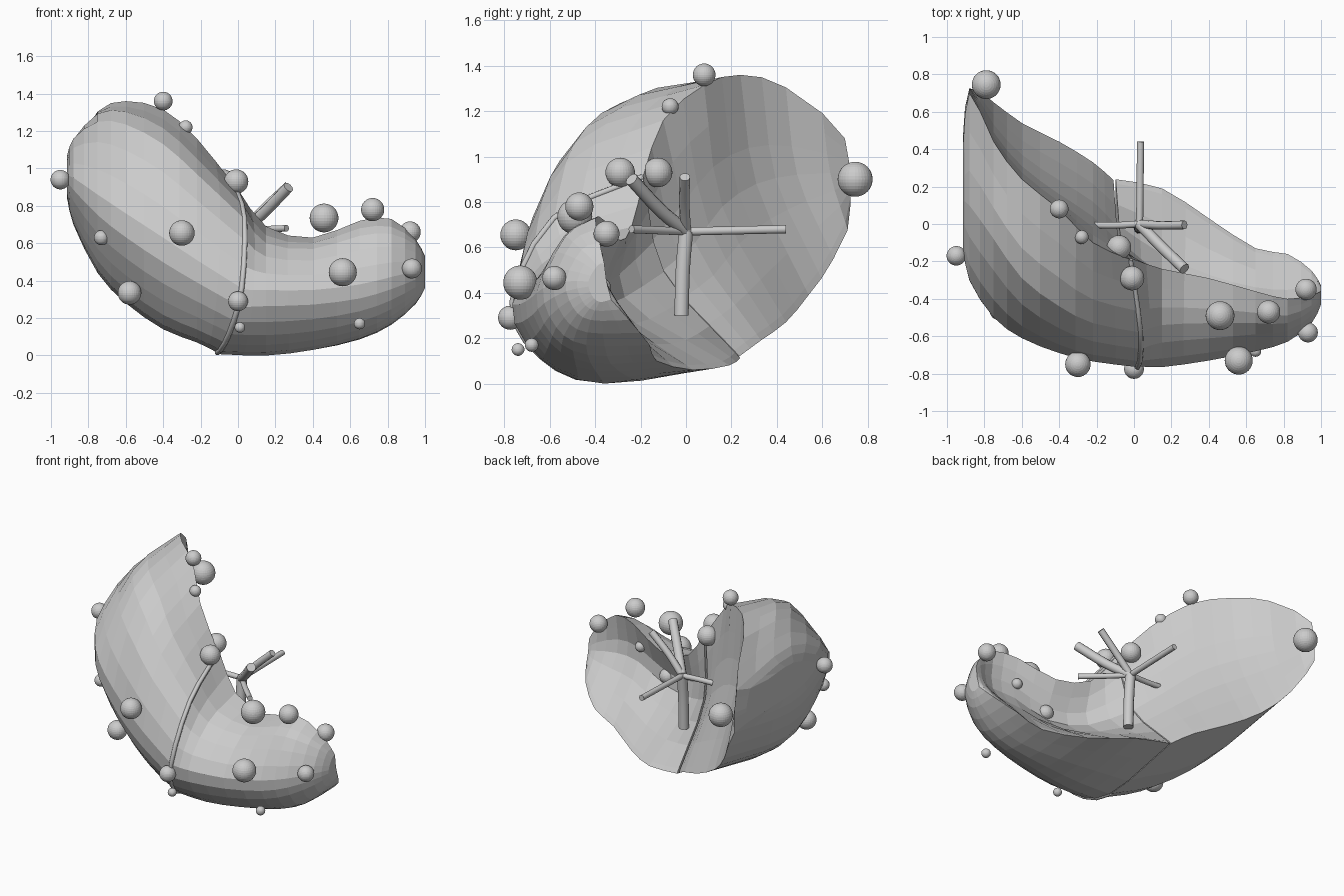
import bpy, bmesh
from mathutils import Vector

if "Cube" in bpy.data.objects:
    bpy.data.objects.remove(bpy.data.objects["Cube"])


def spline(pts, steps):
    """Catmull-Rom curve through pts."""
    pts = [Vector(p) for p in pts]
    ext = [2 * pts[0] - pts[1]] + pts + [2 * pts[-1] - pts[-2]]
    out = []
    for i in range(1, len(ext) - 2):
        a, b, c, d = ext[i - 1:i + 3]
        for s in range(steps):
            t = s / steps
            out.append(0.5 * (2 * b + (c - a) * t + (2 * a - 5 * b + 4 * c - d) * t * t
                              + (3 * b - a - 3 * c + d) * t ** 3))
    return out + [pts[-1]]


def section(ctrl):
    """Closed section: rounded outside from upper to lower rim, blunt lip, hollow back."""
    u, t, f, b, l, m = [Vector(p) for p in ctrl]
    mid = (f + b) / 2
    g = mid + (Vector((mid.x, f.y, b.z)) - mid) * .38   # rounds the lower front
    lip = l + (m - l).normalized() * min(.035, (m - l).length * .4)
    return spline([u, t, f, g, b, l], 3) + spline([lip, m, u], 3)[:-1]


def at(x, *yz):
    return [(x, y, z) for y, z in yz]


def loft(name, stations):
    rails = [spline([s[k] for s in stations], 2) for k in range(6)]
    bm = bmesh.new()
    rings = [[bm.verts.new(p) for p in section(c)] for c in zip(*rails)]
    n = len(rings[0])
    for r0, r1 in zip(rings, rings[1:]):
        for i in range(n):
            j = (i + 1) % n
            bm.faces.new((r0[i], r0[j], r1[j], r1[i]))
    bm.faces.new(rings[0])
    bm.faces.new(rings[-1][::-1])
    bmesh.ops.triangulate(bm, faces=[f for f in bm.faces if len(f.verts) > 4])
    bmesh.ops.recalc_face_normals(bm, faces=bm.faces)
    me = bpy.data.meshes.new(name)
    bm.to_mesh(me)
    bm.free()
    ob = bpy.data.objects.new(name, me)
    bpy.context.collection.objects.link(ob)
    return ob


def tube(name, pts, radius):
    cu = bpy.data.curves.new(name, 'CURVE')
    cu.dimensions = '3D'
    cu.bevel_depth = radius
    cu.bevel_resolution = 3
    cu.use_fill_caps = True
    sp = cu.splines.new('POLY')
    sp.points.add(len(pts) - 1)
    for p, co in zip(sp.points, pts):
        p.co = (*co, 1)
    ob = bpy.data.objects.new(name, cu)
    bpy.context.collection.objects.link(ob)
    return ob


# Shared seam between the lobes: upper rim, top, front, bottom, lower rim, back
seam = [(-.02, -.19, .91), (.035, -.58, .73), (.02, -.765, .36),
        (-.11, -.36, .015), (-.11, .235, .12), (-.08, -.1, .5)]

# Large lobe, from the outer side to the seam
loft("large_lobe", [
    at(-.915, (.4, 1.05), (.12, 1.06), (-.12, .96), (.14, .85), (.44, .84), (.46, .93)),
    at(-.88, (.70, 1.08), (.1, 1.16), (-.30, .95), (.12, .70), (.725, .79), (.725, .93)),
    at(-.75, (.44, 1.305), (-.08, 1.25), (-.50, .86), (-.04, .44), (.65, .55), (.49, .92)),
    at(-.6, (.24, 1.36), (-.29, 1.235), (-.61, .76), (-.16, .28), (.54, .39), (.31, .88)),
    at(-.4, (.08, 1.315), (-.44, 1.13), (-.69, .63), (-.28, .14), (.44, .27), (.16, .78)),
    at(-.22, (-.10, 1.16), (-.53, .97), (-.735, .51), (-.36, .07), (.33, .19), (.04, .62)),
    seam])

# Small lobe, from the seam to the tip
loft("small_lobe", [
    [(x + .012, y + .004, z - .008) for x, y, z in seam],
    at(.15, (-.24, .69), (-.54, .60), (-.765, .35), (-.36, .0), (.19, .08), (-.27, .38)),
    at(.4, (-.29, .63), (-.53, .57), (-.73, .35), (-.38, .03), (.03, .06), (-.36, .36)),
    at(.65, (-.36, .72), (-.53, .64), (-.68, .38), (-.42, .09), (-.13, .10), (-.40, .45)),
    at(.82, (-.4, .73), (-.53, .65), (-.63, .42), (-.44, .17), (-.16, .17), (-.41, .46)),
    at(.95, (-.38, .62), (-.46, .59), (-.53, .45), (-.42, .28), (-.25, .28), (-.36, .46)),
    at(1.0, (-.36, .53), (-.39, .52), (-.43, .45), (-.38, .36), (-.33, .37), (-.35, .45))])

# Ligament band along the front of the seam
tube("seam_ligament", section(seam)[:13], .014)

# Vessels branching from a hub behind the lobes
hub = Vector((.03, 0, .67))
for i, (end, lift, r) in enumerate([
        ((.035, .44, .68), 0, .019), ((-.27, -.005, .68), 0, .018),
        ((.27, -.005, .91), .01, .023), ((.27, -.24, .9), -.01, .03),
        ((.26, -.24, .68), 0, .018), ((.03, -.02, .3), 0, .033)]):
    end = Vector(end)
    mid = hub.lerp(end, .45) + Vector((0, -.005, lift))
    tube(f"vessel_{i + 1}", spline([hub, mid, end], 4), r)

# Round nodules on the surface: x, y, z, radius
nodules = [
    (-.95, -.17, .94, .052), (-.4, .08, 1.36, .05), (-.28, -.07, 1.22, .037),
    (-.73, -.47, .63, .04), (-.3, -.75, .655, .068), (-.58, -.5, .335, .063),
    (0, -.775, .29, .053), (.01, -.74, .15, .028), (-.01, -.29, .93, .065),
    (-.08, -.125, .93, .065), (.56, -.73, .445, .075), (.46, -.49, .735, .077),
    (.72, -.47, .78, .062), (.92, -.35, .66, .057), (.93, -.58, .465, .053),
    (.65, -.68, .17, .03), (-.79, .745, .9, .077), (.63, -.4, .56, .035),
    (.41, -.38, .42, .05)]
for i, (x, y, z, r) in enumerate(nodules):
    bpy.ops.mesh.primitive_uv_sphere_add(segments=32, ring_count=16, radius=r,
                                         location=(x, y, z))
    bpy.context.object.name = f"nodule_{i + 1}"
